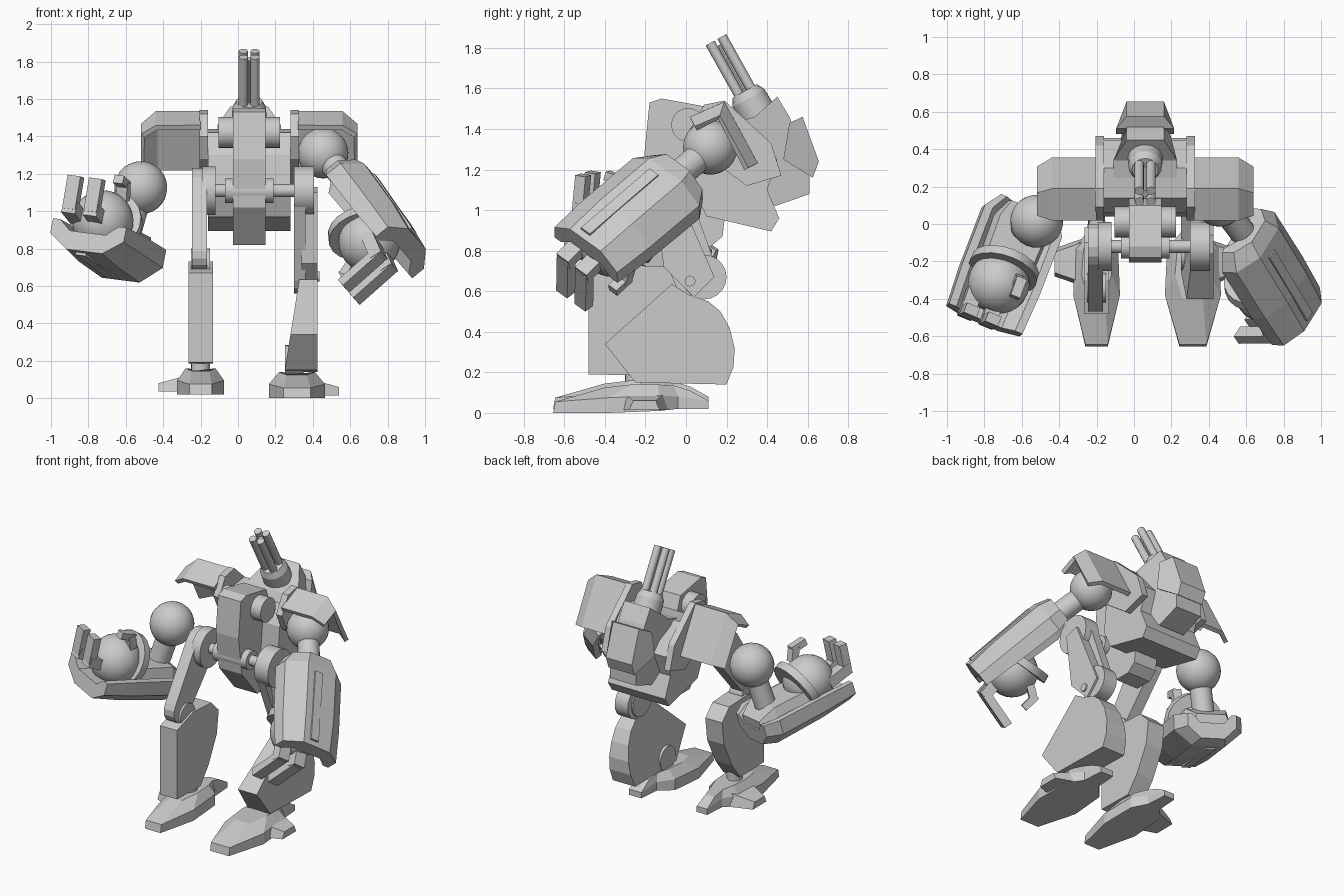
import bpy, bmesh, math
from mathutils import Vector, Matrix

if "Cube" in bpy.data.objects:
    bpy.data.objects.remove(bpy.data.objects["Cube"])

grey = bpy.data.materials.new("plain grey")
grey.diffuse_color = (0.6, 0.6, 0.6, 1)
grey.use_nodes = True
grey.node_tree.nodes["Principled BSDF"].inputs["Base Color"].default_value = grey.diffuse_color
CX = 0.06  # torso centre line


def finish(name, bm, smooth=False, matrix=None):
    bmesh.ops.recalc_face_normals(bm, faces=bm.faces)
    if matrix:
        bm.transform(matrix)
        if matrix.determinant() < 0:
            bmesh.ops.reverse_faces(bm, faces=bm.faces)
    me = bpy.data.meshes.new(name)
    bm.to_mesh(me)
    bm.free()
    ob = bpy.data.objects.new(name, me)
    bpy.context.collection.objects.link(ob)
    me.materials.append(grey)
    if smooth:
        bpy.context.view_layer.objects.active = ob
        ob.select_set(True)
        bpy.ops.object.shade_smooth_by_angle(angle=math.radians(35))
        ob.select_set(False)
    return ob


def loft(name, rings, matrix=None):
    bm = bmesh.new()
    vs = [[bm.verts.new(p) for p in r] for r in rings]
    n = len(rings[0])
    for a, b in zip(vs, vs[1:]):
        for i in range(n):
            bm.faces.new((a[i], a[(i + 1) % n], b[(i + 1) % n], b[i]))
    bm.faces.new(vs[0])
    bm.faces.new(vs[-1])
    return finish(name, bm, matrix=matrix)


def prism(name, pts, x0, x1):
    # side profile (y, z) extruded in x
    return loft(name, [[(x, y, z) for y, z in pts] for x in (x0, x1)])


def rod(name, a, b, r, r2=None, seg=20, matrix=None):
    a, b = Vector(a), Vector(b)
    m = Matrix.Translation((a + b) / 2) @ (b - a).to_track_quat('Z', 'Y').to_matrix().to_4x4()
    bm = bmesh.new()
    bmesh.ops.create_cone(bm, cap_ends=True, segments=seg, radius1=r, radius2=r if r2 is None else r2,
                          depth=(b - a).length, matrix=m)
    return finish(name, bm, True, matrix)


def ball(name, c, r, matrix=None):
    bm = bmesh.new()
    bmesh.ops.create_uvsphere(bm, u_segments=24, v_segments=14, radius=r, matrix=Matrix.Translation(c))
    return finish(name, bm, True, matrix)


def bar(name, a, b, w, t, matrix=None):
    # square bar between two points, w wide along local y
    a, b = Vector(a), Vector(b)
    d = (b - a).normalized()
    s = Vector((0, 1, 0)) * w / 2
    u = d.cross(Vector((0, 1, 0))).normalized() * t / 2
    return loft(name, [[p + s + u, p + s - u, p - s - u, p - s + u] for p in (a, b)], matrix)


def link(p, q, r0, r1, n=7):
    # rounded link profile between two pivots (y, z)
    ang = math.atan2(q[1] - p[1], q[0] - p[0])
    pts = []
    for c, r, base in ((q, r1, ang - math.pi / 2), (p, r0, ang + math.pi / 2)):
        pts += [(c[0] + r * math.cos(base + math.pi * i / n), c[1] + r * math.sin(base + math.pi * i / n))
                for i in range(n + 1)]
    return pts


# torso
prism("spine_plate", [(-.18, 1.53), (-.12, 1.55), (.1, 1.51), (.22, 1.2), (.18, .87), (.12, .82),
                      (.0, .82), (-.17, 1.02), (-.205, 1.28)], CX - .088, CX + .088)
prism("torso_body", [(.06, 1.3), (.14, 1.42), (.3, 1.44), (.45, 1.25), (.4, 1.1), (.46, .96), (.42, .895),
                     (.1, .97), (.04, 1.1)], CX - .22, CX + .22)
for s, n in ((1, "left"), (-1, "right")):
    prism(n + "_torso_side_plate", [(.02, 1.4), (.09, 1.52), (.19, 1.54), (.42, 1.33), (.47, 1.17), (.3, 1.12),
                                    (.08, 1.28)], CX + s * .22, CX + s * .265)
rod("shoulder_axle", (CX - .165, .01, 1.42), (CX + .165, .01, 1.42), .083)
rod("hip_axle", (CX - .24, -.12, 1.11), (CX + .26, -.12, 1.11), .035)
rod("hip_drum", (CX - .13, -.12, 1.11), (CX + .13, -.12, 1.11), .065)

# rear head block and tapered guard
prof = [(.2, 1.42), (.34, 1.46), (.45, 1.56), (.51, 1.46), (.61, 1.2), (.61, 1.08), (.44, 1.02), (.25, 1.15)]
loft("head_block", [[(CX + k * (.17 if y < .4 else .1), y, z) for y, z in prof] for k in (-1, 1)])
guard = [(.575, 1.46), (.655, 1.24), (.625, 1.16), (.48, 1.25), (.51, 1.43)]
loft("head_guard", [[(CX + k * (.155 if y < .55 else .1), y, z) for y, z in guard] for k in (-1, 1)])

# rotary gun
axis = Vector((0, -.487, .873))
side = Vector((0, .873, .487))
tip = Vector((CX, .148, 1.84))
rod("gun_housing", tip - axis * .58, tip - axis * .33, .1, .09)
rod("gun_collar", tip - axis * .33, tip - axis * .29, .09, .07)
for i in (-1, 1):
    for j in (-1, 1):
        o = tip + Vector((.031 * i, 0, 0)) + side * .033 * j
        rod("gun_barrel", o - axis * .32, o, .025, seg=12)
rod("gun_core", tip - axis * .32, tip - axis * .03, .02, seg=8)

# shoulder pads: bent top and back plates
P = [Vector((0, .025, 1.447)), Vector((0, .185, 1.522)), Vector((0, .343, 1.225))]
down = (P[2] - P[1]).normalized() * .05
fwd = (P[0] - P[1]).normalized() * .05
for s, n in ((1, "left"), (-1, "right")):
    bm = bmesh.new()
    cols = []
    for x, k in ((.26, 0), (.495, 0), (.57, 1)):
        offs = (down * k, (down + fwd) * k, fwd * k)
        cols.append([bm.verts.new(p + o + Vector((CX + s * x, 0, 0))) for p, o in zip(P, offs)])
    for a, b in zip(cols, cols[1:]):
        for i in (0, 1):
            bm.faces.new((a[i], a[i + 1], b[i + 1], b[i]))
    ob = finish(n + "_shoulder_pad", bm)
    mod = ob.modifiers.new("thickness", 'SOLIDIFY')
    mod.thickness = .028
    mod.offset = 0

# legs
prism("left_thigh", link((-.12, 1.11), (.05, .67), .12, .11), .3, .36)
rod("left_hip_disc", (.3, -.12, 1.11), (.405, -.12, 1.11), .13)
prism("left_thigh_guard", [(-.16, 1.1), (-.06, 1.13), (.14, .67), (.04, .57), (-.11, .72)], .34, .425)
rod("left_knee_drum", (.31, .09, .67), (.41, .09, .67), .11)
rod("left_knee_pin", (.3, .02, .65), (.435, .02, .65), .027, seg=12)
shin = [(-.07, .635), (-.4, .34), (-.25, .15), (.2, .14), (.235, .23), (.24, .32), (.215, .42), (.17, .5),
        (.11, .55), (.02, .58)]
loft("left_shin", [[(.25 + .16 * max(0, z - .15), y, z) for y, z in shin], [(.425, y, z) for y, z in shin]])
rod("left_ankle", (.25, -.16, .2), (.35, -.16, .2), .085)

prism("right_thigh", link((-.12, 1.11), (-.38, .77), .12, .09), -.245, -.165)
rod("right_hip_disc", (-.19, -.12, 1.11), (-.12, -.12, 1.11), .13)
rod("right_knee_drum", (-.25, -.34, .72), (-.15, -.34, .72), .08)
prism("right_shin", [(-.48, .19), (-.48, .67), (-.3, .73), (-.1, .72), (-.02, .64), (-.04, .48), (-.13, .3),
                     (-.22, .185)], -.265, -.135)
rod("right_ankle", (-.2, -.25, .1), (-.2, -.25, .24), .05)

# feet
for n, cx, s, k, z0 in (("left", .315, 1, 1.2, 0), ("right", -.2, -1, 1, .02)):
    half = lambda pts: [(cx + k * a, y, z + z0) for a, y, z in pts] + \
                       [(cx - k * a, y, z + z0) for a, y, z in reversed(pts)]
    loft(n + "_foot", [half([(.06, -.655, 0), (.125, -.38, 0), (.115, -.13, .01), (.05, -.04, .02), (.04, .11, .02)]),
                       half([(.06, -.645, .055), (.125, -.38, .075), (.115, -.13, .085), (.05, -.04, .08),
                             (.04, .11, .06)]),
                       half([(.045, -.4, .125), (.08, -.27, .14), (.07, -.14, .14), (.045, -.06, .135),
                             (.035, .02, .11)])])
    loft(n + "_foot_fin", [[(cx + s * x, y0, .015 + z0), (cx + s * x, y1, .015 + z0),
                            (cx + s * x, y1 - .02, z1 + z0), (cx + s * x, y0 + .02, z1 + z0)]
                           for x, y0, y1, z1 in ((.08, -.33, -.08, .1), (.225, -.28, -.13, .06))])


# arms: local x runs to the hand, y across, z toward the palm
def arm(n, centre, d, w, shoulder, r, tip_z):
    d = Vector(d).normalized()
    w = Vector(w)
    w = (w - d * w.dot(d)).normalized()
    up = d.cross(w)
    if n == "left" or up.z < 0:
        up = -up
    m = Matrix((d, w, up)).transposed().to_4x4()
    m.translation = Vector(centre)
    sh = m.inverted() @ Vector(shoulder)
    ball(n + "_shoulder_ball", sh, r, m)
    rod(n + "_upper_arm", sh, (-.2, 0, 0), .07, matrix=m)
    rings = []
    for x, k, e in ((-.34, .72, .85), (-.25, 1, 1.05), (.1, 1, 1), (.325, .95, .85)):
        sec = [(.225, .065), (.225, -.03), (.11, -.12), (-.11, -.12), (-.225, -.03), (-.225, .065),
               (-.18, .065), (-.11, .0), (.11, .0), (.18, .065)]
        rings.append([(x, a * k, b * e) for a, b in sec])
    loft(n + "_forearm_guard", rings, m)
    bar(n + "_guard_ridge", (-.2, -.03, -.11), (.29, -.03, -.095), .06, .05, m)
    loft(n + "_forearm", [[(x, -h, -.03), (x, h, -.03), (x, h * .75, t), (x, -h * .75, t)]
                          for x, h, t in ((-.33, .13, .06), (-.22, .18, .12), (.05, .17, .11))], m)
    # hand with two fingers and a thumb
    ball(n + "_hand", (.13, -.01, .11), .165, m)
    rod(n + "_wrist_collar", (.02, -.01, .1), (.07, -.01, .115), .185, .19, matrix=m)
    for y in (-.115, .01):
        bar(n + "_finger_base", (.2, y, .09), (.37, y, .12), .08, .07, m)
        bar(n + "_finger_tip", (.35, y, .11), (.365, y, tip_z), .075, .055, m)
    bar(n + "_thumb_base", (.1, .07, .24), (.14, .07, .33), .06, .05, m)
    bar(n + "_thumb_tip", (.11, .07, .32), (.22, .07, .33), .055, .045, m)


arm("left", (.735, -.27, .975), (.29, -.455, -.38), (.21, .315, -.245), (.455, .12, 1.31), .135, .36)
arm("right", (-.69, -.22, .81), (-.23, -.6, .15), (.43, -.15, -.06), (-.52, .015, 1.125), .142, .29)
